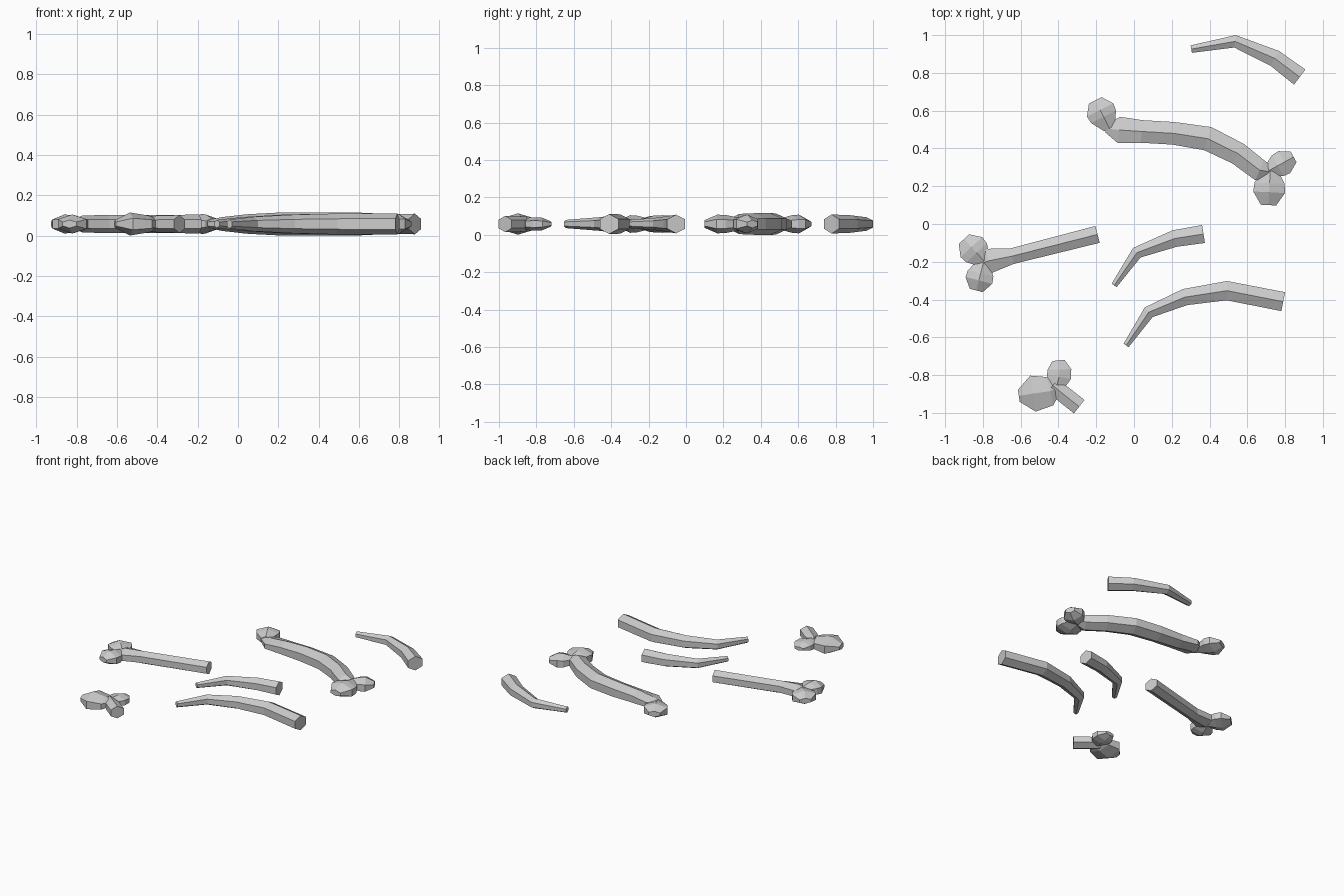
import bpy, bmesh
from mathutils import Vector

ZC = 0.058  # height of every bone's centre line


def add_tube(bm, path):
    """Six-sided tube with a ridge on top; path points are x, y, half width, half height."""
    pts = [Vector(p[:2]) for p in path]
    rings = []
    for i, (x, y, w, h) in enumerate(path):
        t = Vector((0, 0))
        if i > 0:
            t += (pts[i] - pts[i - 1]).normalized()
        if i < len(pts) - 1:
            t += (pts[i + 1] - pts[i]).normalized()
        t.normalize()
        nx, ny = -t.y, t.x
        section = [(0, 1), (1, .5), (1, -.5), (0, -1), (-1, -.5), (-1, .5)]
        rings.append([bm.verts.new((x + nx * w * a, y + ny * w * a, ZC + h * b))
                      for a, b in section])
    for r0, r1 in zip(rings, rings[1:]):
        for k in range(6):
            j = (k + 1) % 6
            bm.faces.new((r0[k], r0[j], r1[j], r1[k]))
    bm.faces.new(rings[0])
    bm.faces.new(rings[-1])


def bone(name, *paths):
    bm = bmesh.new()
    for p in paths:
        add_tube(bm, p)
    bmesh.ops.recalc_face_normals(bm, faces=bm.faces)
    me = bpy.data.meshes.new(name)
    bm.to_mesh(me)
    bm.free()
    ob = bpy.data.objects.new(name, me)
    bpy.context.collection.objects.link(ob)
    return ob


def knob(start, end, w, h=0.05):
    """Bulbous joint end: narrow neck, wide middle, small blunt tip."""
    a, b = Vector(start), Vector(end)
    prof = [(0, .40, .6), (.42, .95, .95), (.66, 1, 1), (1, .48, .42)]
    return [(*a.lerp(b, t), w * fw, h * fh) for t, fw, fh in prof]


# ribs: curved, tapering to a thin tip
bone("rib_back",
     [(.303, .926, .02, .022), (.535, .967, .033, .036),
      (.745, .877, .045, .047), (.877, .778, .05, .051)])
bone("rib_short",
     [(-.105, -.325, .016, .02), (.015, -.152, .032, .034),
      (.215, -.077, .045, .046), (.368, -.053, .048, .05)])
bone("rib_long",
     [(-.042, -.643, .016, .022), (.078, -.467, .033, .036), (.27, -.387, .044, .046),
      (.492, -.353, .051, .052), (.79, -.411, .051, .053)])

# curved leg bone with one knob at the left, two at the right
bone("curved_leg_bone",
     [(-.15, .505, .02, .02), (-.08, .498, .07, .034), (.04, .49, .06, .048),
      (.21, .48, .06, .057), (.39, .452, .064, .058), (.55, .373, .06, .058),
      (.665, .285, .058, .054), (.73, .275, .03, .03)],
     knob((-.13, .505), (-.205, .655), .078),
     knob((.70, .275), (.845, .355), .066),
     knob((.722, .30), (.712, .10), .084))

# broken straight bone with a forked joint
bone("broken_straight_bone",
     [(-.193, -.055, .046, .046), (-.645, -.17, .042, .045),
      (-.77, -.195, .066, .042), (-.81, -.21, .03, .025)],
     knob((-.785, -.205), (-.90, -.08), .078, .047),
     knob((-.795, -.195), (-.835, -.352), .073, .047))

# vertebra: broad body, small process and broken stub
bone("vertebra",
     [(-.41, -.873, .035, .03), (-.445, -.885, .077, .042),
      (-.535, -.898, .096, .057), (-.61, -.91, .032, .02)],
     [(-.415, -.88, .035, .03), (-.397, -.81, .064, .036),
      (-.395, -.77, .063, .034), (-.40, -.722, .032, .014)],
     [(-.43, -.855, .03, .04), (-.375, -.90, .045, .042), (-.29, -.967, .045, .044)])
